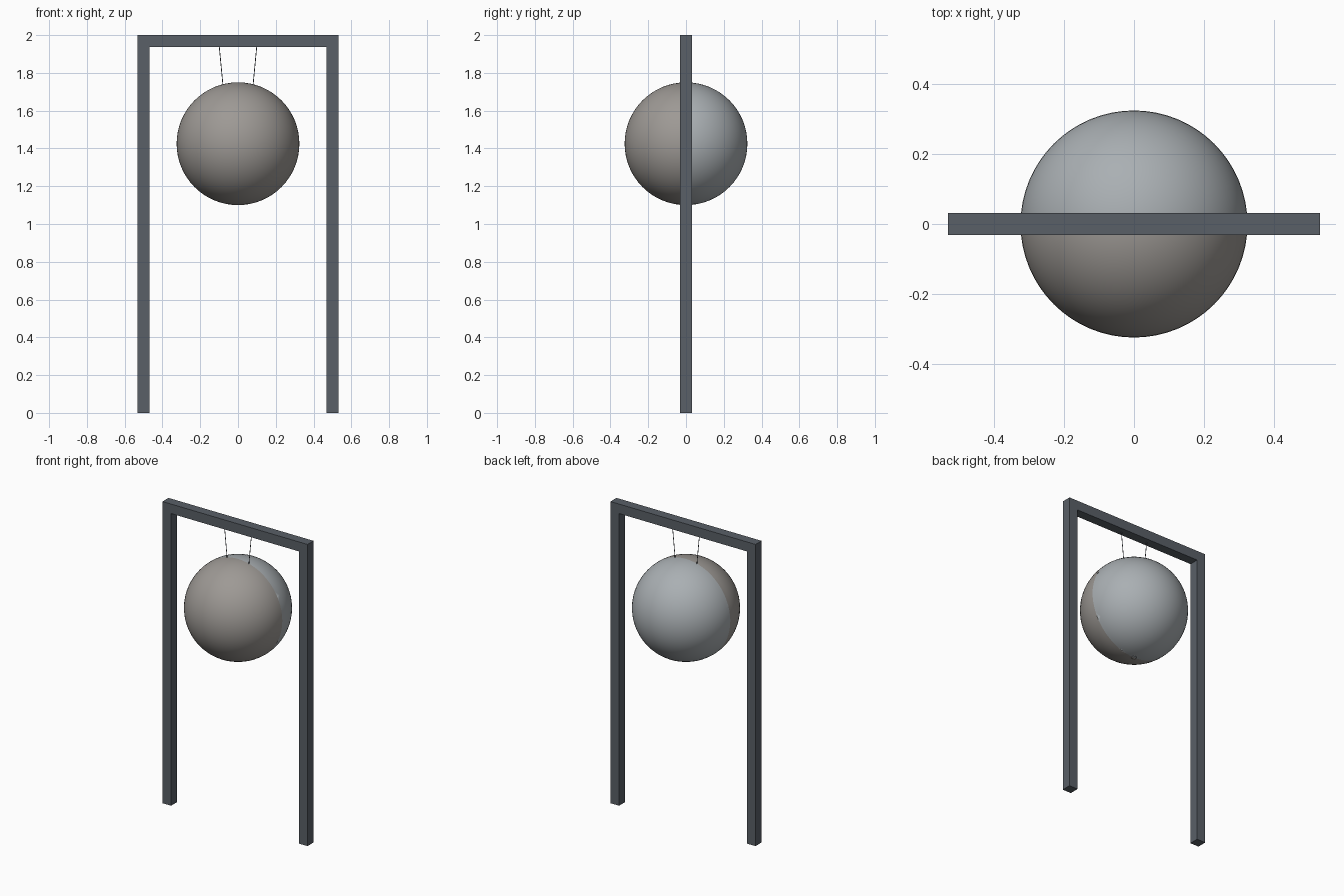
import bpy, bmesh
from mathutils import Vector

if "Cube" in bpy.data.objects:
    bpy.data.objects.remove(bpy.data.objects["Cube"])

R, CZ = 0.325, 1.425          # ball radius and centre height
HALF_W, BAR = 0.532, 0.063    # frame half width and bar thickness


def material(name, color):
    m = bpy.data.materials.new(name)
    m.diffuse_color = (*color, 1)
    m.use_nodes = True
    m.node_tree.nodes["Principled BSDF"].inputs["Base Color"].default_value = m.diffuse_color
    return m


def add_object(name, bm, mat):
    bmesh.ops.recalc_face_normals(bm, faces=bm.faces)
    mesh = bpy.data.meshes.new(name)
    bm.to_mesh(mesh)
    bm.free()
    obj = bpy.data.objects.new(name, mesh)
    bpy.context.collection.objects.link(obj)
    mesh.materials.append(mat)
    return obj


dark = material("dark_metal", (0.10, 0.115, 0.135))
warm = material("warm_grey", (0.34, 0.32, 0.30))
cool = material("cool_grey", (0.40, 0.43, 0.45))

# Frame: one arch profile extruded through its depth
inner = HALF_W - BAR
right = [(inner, 2 - BAR), (inner, 0), (HALF_W, 0), (HALF_W, 2)]
profile = right + [(-x, z) for x, z in reversed(right)]
bm = bmesh.new()
face = bm.faces.new([bm.verts.new((x, -BAR / 2, z)) for x, z in profile])
ext = bmesh.ops.extrude_face_region(bm, geom=[face])
bmesh.ops.translate(bm, vec=(0, BAR, 0),
                    verts=[g for g in ext["geom"] if isinstance(g, bmesh.types.BMVert)])
add_object("frame", bm, dark)

# Ball: front and back half shells meeting on y = 0
for name, side, mat in (("ball_front", -1, warm), ("ball_back", 1, cool)):
    bm = bmesh.new()
    bmesh.ops.create_uvsphere(bm, u_segments=64, v_segments=32, radius=R)
    bmesh.ops.bisect_plane(bm, geom=bm.verts[:] + bm.edges[:] + bm.faces[:],
                           plane_co=(0, 0, 0), plane_no=(0, -side, 0), clear_outer=True)
    bmesh.ops.translate(bm, verts=bm.verts, vec=(0, 0, CZ))
    half = add_object(name, bm, mat)
    half.data.shade_smooth()

# Strings: thin cylinders from the beam to the ball
for name, s in (("string_left", -1), ("string_right", 1)):
    top, end = Vector((s * 0.099, 0, 2 - BAR)), Vector((s * 0.08, 0, 1.738))
    d = top - end
    bm = bmesh.new()
    bmesh.ops.create_cone(bm, segments=8, cap_ends=True, radius1=0.002,
                          radius2=0.002, depth=d.length)
    string = add_object(name, bm, dark)
    string.location = (top + end) / 2
    string.rotation_euler = d.to_track_quat("Z", "Y").to_euler()
    string.data.shade_smooth()
    string.data.set_sharp_from_angle(angle=0.9)
